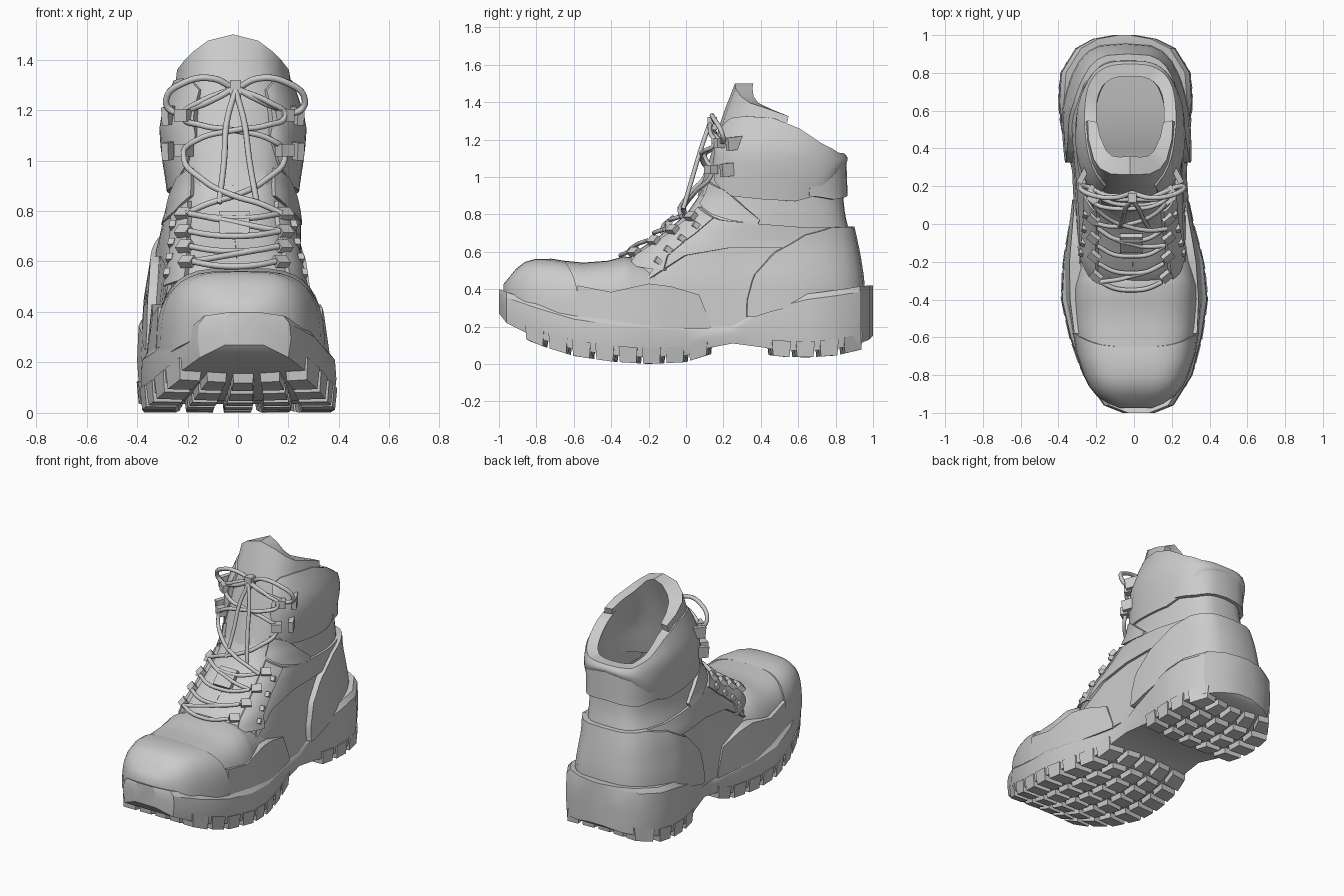
import bpy, bmesh
from math import sin, cos, pi, radians, sqrt
from mathutils import Vector, Matrix

if "Cube" in bpy.data.objects:
    bpy.data.objects.remove(bpy.data.objects["Cube"])


def interp(tab, t):
    """Piecewise linear lookup; the first column is the key."""
    if t <= tab[0][0]:
        return tab[0][1:]
    for a, b in zip(tab, tab[1:]):
        if t <= b[0]:
            f = (t - a[0]) / (b[0] - a[0])
            return [p + (q - p) * f for p, q in zip(a[1:], b[1:])]
    return tab[-1][1:]


def build(name, verts, faces, angle=35):
    bm = bmesh.new()
    vs = [bm.verts.new(v) for v in verts]
    for f in faces:
        bm.faces.new([vs[i] for i in f])
    bmesh.ops.recalc_face_normals(bm, faces=bm.faces)
    me = bpy.data.meshes.new(name)
    bm.to_mesh(me)
    bm.free()
    ob = bpy.data.objects.new(name, me)
    bpy.context.collection.objects.link(ob)
    bpy.ops.object.select_all(action='DESELECT')
    ob.select_set(True)
    bpy.context.view_layer.objects.active = ob
    bpy.ops.object.shade_smooth_by_angle(angle=radians(angle))
    return ob


def loft(name, rings, angle=35):
    n = len(rings[0])
    faces = [(i * n + j, i * n + (j + 1) % n, (i + 1) * n + (j + 1) % n, (i + 1) * n + j)
             for i in range(len(rings) - 1) for j in range(n)]
    faces += [tuple(range(n)), tuple(range(len(rings) * n - n, len(rings) * n))]
    return build(name, [p for r in rings for p in r], faces, angle)


def shell(name, outer, inner, angle=35):
    """Closed slab between two matching point grids: one ring per column."""
    return loft(name, [o + i[::-1] for o, i in zip(outer, inner)], angle)


# Shaft surface: height -> front y, back y, half width, squareness
SHAFT = [(.20, -.40, .93, .335, .4), (.45, -.38, .92, .32, .4), (.58, -.30, .90, .295, .45),
         (.70, -.12, .875, .268, .5), (.80, 0, .85, .25, .58), (.90, .07, .84, .245, .62),
         (1.05, .12, .835, .255, .65), (1.15, .15, .83, .262, .65), (1.32, .20, .79, .22, .65),
         (1.5, .27, .78, .2, .6)]
WAIST = [(-.2, .97), (.1, .9), (.28, .89), (.6, 1)]


def centre(y, z):
    low = interp([(-.6, .01), (0, -.015), (.6, -.045)], y)[0]
    return low + (-.02 - low) * min(1, max(0, (z - .65) / .15))


def on_shaft(deg, z, off=0):
    """Point on the shaft: 0 deg is the back, 180 the front."""
    yf, yb, hw, p = interp(SHAFT, z)
    a = radians(deg)
    y = (yf + yb) / 2 + ((yb - yf) / 2 + off) * cos(a)
    s = sin(a)
    if cos(a) > 0:
        p = max(p, .55)
    f = min(1, max(0, (.75 - z) / .2))
    hw *= 1 + (interp(WAIST, y)[0] - 1) * f
    x = (hw + off) * abs(s) ** p * (1 if s > 0 else -1)
    return Vector((centre(y, z) + x, y, z))


def panel(name, cols, off, th=.04, rows=7, sub=4, puff=0, wrap=True):
    """Panel on the shaft. cols: (deg low, z low, deg high, z high)."""
    tab = [(i, *c) for i, c in enumerate(cols)]
    half = [interp(tab, k / sub) for k in range((len(cols) - 1) * sub + 1)]
    mir = [(-c[0], c[1], -c[2], c[3]) for c in half]
    strips = [mir[:0:-1] + half] if wrap else [half, mir]
    for k, strip in enumerate(strips):
        def grid(o, pf):
            return [[on_shaft(a0 + (a1 - a0) * v, z0 + (z1 - z0) * v, o + pf * sin(pi * v))
                     for v in [r / rows for r in range(rows + 1)]] for a0, z0, a1, z1 in strip]
        shell(name + ("" if wrap else ("_right", "_left")[k]), grid(off, puff), grid(off - th, 0))


def bands(*rows):
    return [(a, lo, a, hi) for a, lo, hi in rows]


# Sole: y, left, right, underside z, top z
SOLE = [(-1.0, -.06, .11, .27, .40), (-.96, -.16, .21, .22, .385), (-.8, -.27, .31, .14, .33),
        (-.6, -.34, .36, .078, .27), (-.4, -.385, .39, .048, .24), (-.2, -.375, .37, .035, .22),
        (0, -.34, .315, .045, .21), (.12, -.315, .29, .085, .21), (.25, -.32, .28, .11, .23),
        (.4, -.355, .285, .09, .30), (.5, -.385, .295, .073, .34), (.65, -.40, .31, .07, .375),
        (.8, -.39, .30, .08, .395), (.93, -.31, .22, .11, .415), (.98, -.22, .12, .13, .42),
        (1.0, -.11, .01, .15, .42)]
rings = []
for y, l, r, zb, zt in SOLE:
    i = .03
    h = zt - zb
    rings.append([(l + i, y, zt), (l + .006, y, zt - .03), (l, y, zb + h * .45), (l + .01, y, zb),
                  (r - .01, y, zb), (r, y, zb + h * .45), (r - .006, y, zt - .03), (r - i, y, zt)])
loft("sole", rings, 30)

# Tread lugs: chevron rows that follow the underside
rows = [-.86 + .125 * i for i in range(8)] + [.46 + .128 * i for i in range(4)]
N = 5
for k, y0 in enumerate(rows):
    for c in range(N):
        pts = []
        for low in (0, 1):
            for fx, fy in ((0, 0), (1, 0), (1, 1), (0, 1)):
                f = (c + .1 + .8 * fx - (.05 if fx else -.05) * low) / N
                if c == 0 and fx == 0:
                    f = -.006 + .012 * low
                if c == N - 1 and fx == 1:
                    f = 1.006 - .012 * low
                y = min(y0 + .1 * fy + .06 * (.5 - abs(f - .5)) * (1 if y0 < .3 else -1)
                        + (.006 if not fy else -.006) * low, .98)
                l, r, zb, zt = interp(SOLE, y)
                out = (c == 0 and not fx) or (c == N - 1 and fx)
                z = max(0, zb - .035) if low else zb + (.05 if out else .02)
                pts.append((l + (r - l) * f, y, z))
        loft(f"lug_{k}_{c}", [pts[:4], pts[4:]], 20)

# Forefoot: y, half width, base z, top z
FOOT = [(-.975, .08, .35, .42), (-.95, .14, .34, .45), (-.91, .20, .31, .50), (-.86, .24, .29, .538),
        (-.80, .27, .27, .552), (-.68, .31, .24, .555), (-.55, .33, .22, .542), (-.42, .335, .2, .552),
        (-.33, .335, .2, .575), (-.29, .325, .2, .57), (-.15, .30, .2, .53), (.05, .28, .2, .45)]


def foot_ring(y, off=0, lean=0):
    w, zb, zt = interp(FOOT, y)
    out = []
    for j in range(21):
        a = pi * j / 20
        s, c = sin(a), cos(a)
        out.append((.01 + (w + off) * abs(c) ** .58 * (1 if c > 0 else -1),
                    y - lean * s ** 2, zb - .03 + (zt + off - zb + .03) * s ** .6))
    return out


loft("vamp", [foot_ring(y) for y in (-.8, -.68, -.55, -.42, -.33, -.29, -.15, .05)], 40)
loft("toe_cap", [foot_ring(y, .008, l) for y, l in
                 ((-.975, 0), (-.95, 0), (-.91, 0), (-.86, 0), (-.80, .01), (-.68, .04), (-.57, .08))], 40)

# Side guards above the forefoot sole: y, x low, z low, x high, z high
GUARD = [(-.58, .335, .24, .325, .42), (-.4, .365, .21, .34, .385), (-.2, .36, .19, .335, .43),
         (-.08, .34, .19, .32, .415), (.07, .315, .19, .30, .37), (.13, .305, .19, .303, .22)]
for s in (-1, 1):
    g = [[[(centre(y, 0) + s * (x0 + (x1 - x0) * v - d * .06), y, z0 + (z1 - z0) * v)
           for v in (0, .5, 1)] for y, x0, z0, x1, z1 in GUARD] for d in (0, 1)]
    shell("side_guard_" + ("left" if s < 0 else "right"), *g)

# Boot body and the layers stitched over it
panel("boot_body", bands((0, .2, 1.06), (45, .2, 1.1), (90, .2, 1.2), (135, .2, 1.2), (180, .2, 1.1)),
      0, rows=18, sub=6)
panel("heel_counter", bands((0, .36, .735), (40, .36, .73), (60, .32, .69), (74, .28, .6),
                            (82, .25, .48), (85, .25, .34)), .034, .06)
panel("quarter_band", bands((0, .60, .725), (60, .62, .73), (100, .62, .755), (120, .58, .77),
                            (136, .45, .8)), .016, .03)
panel("eyestay", [(128, .5, 157, .53), (130, .58, 157, .60), (130, .66, 155, .68),
                  (128, .73, 153, .76), (126, .78, 150, .84)], .024, .04, wrap=False)
panel("ankle_strap", bands((92, .745, .77), (112, .77, .86), (130, .80, .93), (152, .86, .97)),
      .02, .04, wrap=False)
panel("back_strap", bands((0, .90, 1.08), (35, .88, 1.05), (60, .90, .96)), .024, .04)
panel("padded_collar", bands((0, 1.07, 1.125), (25, 1.03, 1.13), (48, .91, 1.18), (70, .87, 1.26),
                             (95, .88, 1.315), (125, .9, 1.325), (145, .98, 1.315), (157, 1.1, 1.28)),
      .016, .065, puff=.016)

# Thick padded tongue rising above the collar at the front
T = [(92, 1.0, 80, 1.325), (108, .98, 100, 1.36), (125, .95, 125, 1.395), (140, .93, 142, 1.43),
     (160, .9, 163, 1.475), (180, .9, 180, 1.5)]
T = T + [(360 - a, z0, 360 - b, z1) for a, z0, b, z1 in T[-2::-1]]
shell("tongue", *[[[on_shaft(a + (b - a) * v / 8, z0 + (z1 - z0) * v / 8,
                             o - .05 * d * max(0, -cos(radians(a))))
                    for v in range(9)] for a, z0, b, z1 in T] for d, o in ((0, .008), (1, -.04))])


def front(x, z, off=.03):
    """Point on the front of the shaft at a given x and z."""
    yf, yb, hw, p = interp(SHAFT, z)
    c = sqrt(1 - min(.98, abs(x) / (hw + off)) ** (2 / p))
    return Vector((x - .015, (yf + yb) / 2 - ((yb - yf) / 2 + off) * c, z))


def box(name, loc, size, rx=0, rz=0):
    m = Matrix.Translation(loc) @ Matrix.Rotation(rz, 4, 'Z') @ Matrix.Rotation(rx, 4, 'X')
    q = [[m @ Vector((sx * size[0] / 2, sy * size[1] / 2, h * size[2] / 2))
          for sx, sy in ((-1, -1), (1, -1), (1, 1), (-1, 1))] for h in (-1, 1)]
    return loft(name, q)


def cord(name, pts, r=.012):
    cu = bpy.data.curves.new(name, 'CURVE')
    cu.dimensions = '3D'
    cu.bevel_depth, cu.bevel_resolution, cu.resolution_u, cu.use_fill_caps = r, 2, 6, True
    sp = cu.splines.new('BEZIER')
    sp.bezier_points.add(len(pts) - 1)
    for b, p in zip(sp.bezier_points, pts):
        b.co = p
        b.handle_left_type = b.handle_right_type = 'AUTO'
    bpy.context.collection.objects.link(bpy.data.objects.new(name, cu))


# Lace hardware: low loops and upper hooks
LOW = [(.165, .60), (.175, .66), (.18, .72), (.18, .79)]
HOOKS = [(.2, 1.04), (.2, 1.18)]
for s, side in ((-1, "left"), (1, "right")):
    for k, (x, z) in enumerate(LOW):
        box(f"lace_loop_{k}_{side}", front(s * (x + .02), z, .035), (.06, .03, .045), -.8, s * .7)
        box(f"rivet_{k}_{side}", on_shaft(s * 134, z - .05, .022), (.025, .04, .03), -.6, s * .3)
    for k, (x, z) in enumerate(HOOKS):
        box(f"hook_plate_{k}_{side}", on_shaft(s * 128, z, .03), (.03, .11, .07), .1, s * .5)
        box(f"hook_{k}_{side}", front(s * x, z, .045), (.06, .05, .05), 0, s * .6)
box("tongue_loop", front(0, .745, .035), (.12, .03, .12), -.75)

# Laces: bars, crossings, bow and loose ends
for k, (x, z) in enumerate(LOW):
    cord(f"lace_bar_{k}", [front(f * x, z - .02 * (1 - f * f), .05) for f in (-1, -.5, 0, .5, 1)])
for s, side in ((-1, "left"), (1, "right")):
    a, b = (LOW[0], LOW[1]) if s < 0 else (LOW[2], LOW[3])
    cord(f"lace_low_{side}", [front(s * (a[0] + (-b[0] - a[0]) * t), a[1] + (b[1] - a[1]) * t, .05)
                              for t in (0, .3, .5, .7, 1)])
    path = [(.19, .79), (.1, .83), (0, .86), (-.12, .92), (-.2, 1.03), (-.15, 1.08), (0, 1.12),
            (.13, 1.14), (.2, 1.18), (.14, 1.23), (.02, 1.28)]
    cord("lace_high_" + side, [front(s * x, z, .04 + .02 * (s > 0)) for x, z in path])
    bow = [(0, .165, 1.28), (.09, .14, 1.325), (.2, .15, 1.31), (.275, .19, 1.24), (.25, .2, 1.195),
           (.15, .16, 1.215), (.07, .13, 1.25), (0, .13, 1.29)]
    cord("bow_" + side, [(s * x - .01, y, z) for x, y, z in bow], .013)
    cord("lace_end_" + side, [(-.01, .125, 1.28), (-.01 + s * .035, .08, 1.15),
                              (-.005 + s * .05, .035, 1.0), (s * .075, -.015, .83)])
box("bow_knot", (-.01, .14, 1.285), (.045, .05, .07))
